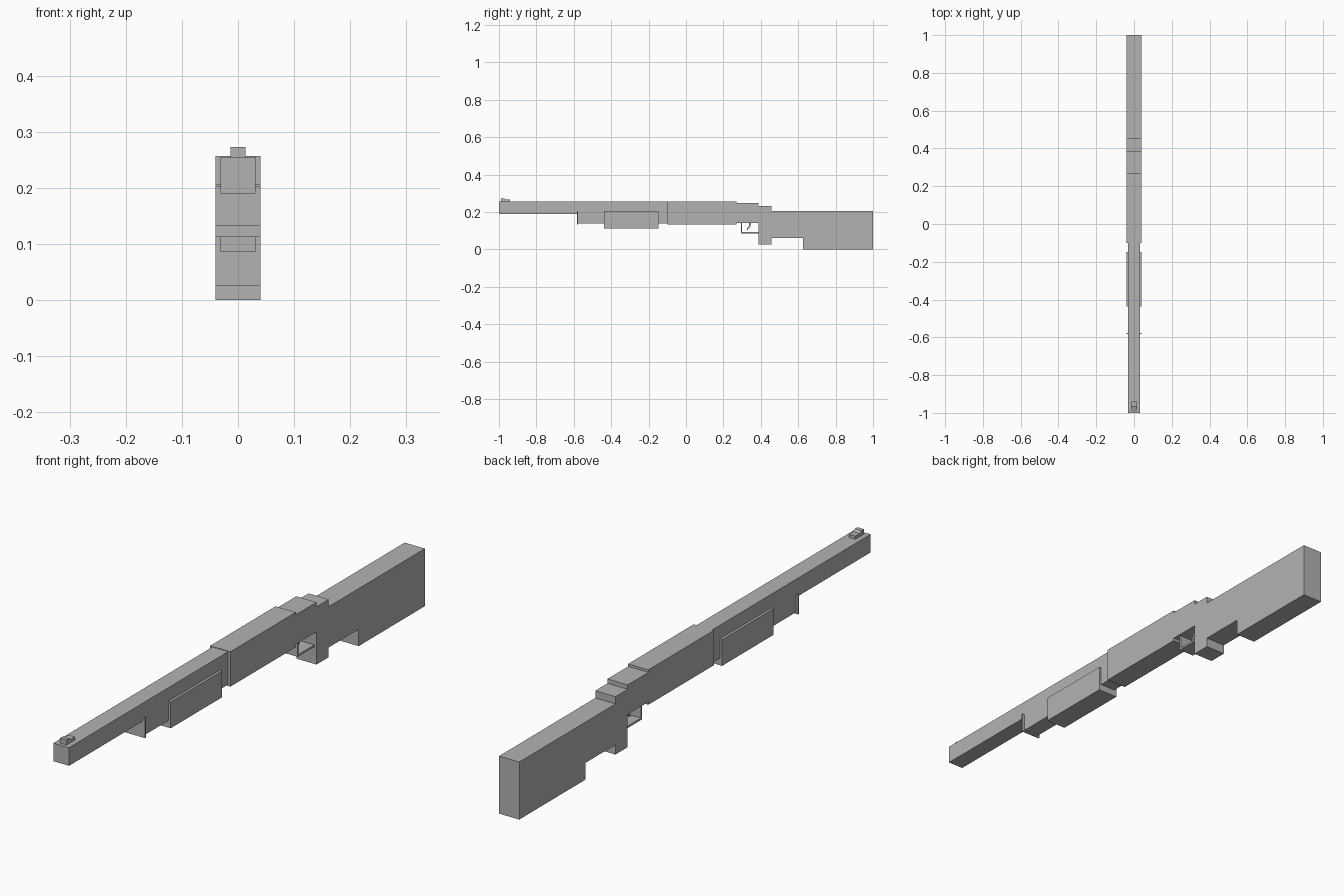
import bpy
import bmesh

cube = bpy.data.objects.get("Cube")
if cube:
    bpy.data.objects.remove(cube, do_unlink=True)

grey = bpy.data.materials.new("plain grey")
grey.use_nodes = True
colour = (0.45, 0.45, 0.45, 1)
grey.diffuse_color = colour
grey.node_tree.nodes["Principled BSDF"].inputs["Base Color"].default_value = colour


def extrude_profile(name, half_width, profile):
    """Extrude a (y, z) side outline symmetrically across x."""
    bm = bmesh.new()
    face = bm.faces.new([bm.verts.new((-half_width, y, z)) for y, z in profile])
    result = bmesh.ops.extrude_face_region(bm, geom=[face])
    moved = [v for v in result["geom"] if isinstance(v, bmesh.types.BMVert)]
    bmesh.ops.translate(bm, verts=moved, vec=(2 * half_width, 0, 0))
    bmesh.ops.recalc_face_normals(bm, faces=bm.faces)
    mesh = bpy.data.meshes.new(name)
    bm.to_mesh(mesh)
    bm.free()
    mesh.materials.append(grey)
    obj = bpy.data.objects.new(name, mesh)
    bpy.context.collection.objects.link(obj)
    return obj


def box(name, half_width, y0, y1, z0, z1):
    return extrude_profile(name, half_width, [(y0, z0), (y1, z0), (y1, z1), (y0, z1)])


# Barrel, tube below it and its thin end plate
box("barrel", 0.031, -1, -0.1, 0.19, 0.255)
box("magazine_tube", 0.031, -0.58, -0.1, 0.137, 0.19)
box("tube_end_plate", 0.04, -0.583, -0.577, 0.132, 0.203)
box("fore_grip", 0.04, -0.438, -0.147, 0.112, 0.206)

# Front sight with a lowered rear ramp
extrude_profile("front_sight", 0.013, [
    (-0.988, 0.255), (-0.94, 0.255), (-0.94, 0.266),
    (-0.965, 0.266), (-0.973, 0.273), (-0.988, 0.273)])

# Receiver stepping down to the grip
box("receiver", 0.04, -0.1, 0.27, 0.132, 0.257)
box("receiver_rear", 0.04, 0.27, 0.387, 0.142, 0.248)
box("grip", 0.04, 0.387, 0.456, 0.025, 0.232)

# Stock with a notch behind the grip
extrude_profile("stock", 0.04, [
    (0.456, 0.06), (0.625, 0.06), (0.625, 0), (1, 0), (1, 0.206), (0.456, 0.206)])

# Trigger guard strap and trigger
extrude_profile("trigger_guard", 0.031, [
    (0.293, 0.143), (0.293, 0.086), (0.387, 0.086),
    (0.387, 0.093), (0.299, 0.093), (0.299, 0.143)])
extrude_profile("trigger", 0.008, [
    (0.338, 0.143), (0.335, 0.122), (0.322, 0.106),
    (0.329, 0.103), (0.343, 0.12), (0.349, 0.143)])
